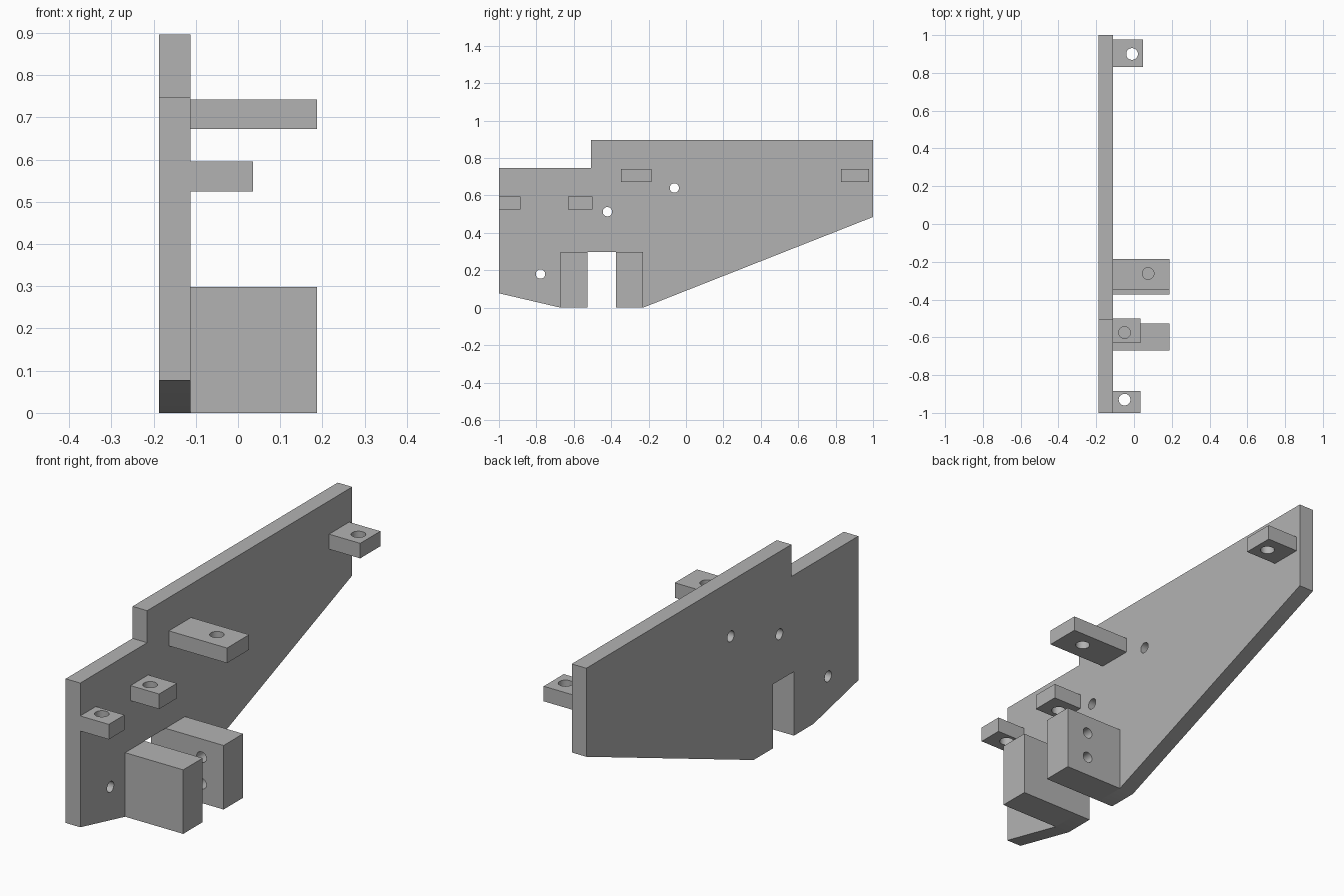
import bpy
import bmesh
import math
from mathutils import Matrix, Vector

default_cube = bpy.data.objects.get("Cube")
if default_cube:
    bpy.data.objects.remove(default_cube, do_unlink=True)

# One plain grey for the whole bracket
GREY = (0.45, 0.45, 0.45, 1)
grey = bpy.data.materials.new("plain grey")
grey.use_nodes = True
grey.diffuse_color = GREY
grey.node_tree.nodes["Principled BSDF"].inputs["Base Color"].default_value = GREY

PLATE_BACK, PLATE_FACE = -0.187, -0.112


def add_object(name, bm):
    bmesh.ops.recalc_face_normals(bm, faces=bm.faces)
    mesh = bpy.data.meshes.new(name)
    bm.to_mesh(mesh)
    bm.free()
    mesh.materials.append(grey)
    obj = bpy.data.objects.new(name, mesh)
    bpy.context.collection.objects.link(obj)
    return obj


def prism(name, outline, x0, x1):
    """Extrude a (y, z) outline along x."""
    bm = bmesh.new()
    face = bm.faces.new([bm.verts.new((x0, y, z)) for y, z in outline])
    extruded = bmesh.ops.extrude_face_region(bm, geom=[face], use_keep_orig=True)
    moved = [g for g in extruded["geom"] if isinstance(g, bmesh.types.BMVert)]
    bmesh.ops.translate(bm, verts=moved, vec=(x1 - x0, 0, 0))
    return add_object(name, bm)


def box(name, x1, y0, y1, z0, z1):
    """Block standing out from the plate face."""
    return prism(name, [(y0, z0), (y1, z0), (y1, z1), (y0, z1)], PLATE_FACE, x1)


def drill(obj, centres, axis, radius):
    """Cut round through holes along an axis."""
    turn = Vector((0, 0, 1)).rotation_difference(Vector(axis)).to_matrix().to_4x4()
    bm = bmesh.new()
    for centre in centres:
        bmesh.ops.create_cone(bm, cap_ends=True, segments=32, radius1=radius,
                              radius2=radius, depth=0.25,
                              matrix=Matrix.Translation(centre) @ turn)
    cutter = add_object("hole_cutter", bm)
    cutter.hide_render = True
    cut = obj.modifiers.new("holes", "BOOLEAN")
    cut.operation = "DIFFERENCE"
    cut.solver = "EXACT"
    cut.object = cutter
    bpy.ops.object.select_all(action="DESELECT")
    bpy.context.view_layer.objects.active = obj
    obj.select_set(True)
    bpy.ops.object.modifier_apply(modifier=cut.name)
    bpy.data.objects.remove(cutter, do_unlink=True)
    bpy.ops.object.shade_smooth_by_angle(angle=math.radians(30))


# Side plate with stepped top, sloping underside and slot
plate = prism("side_plate", [
    (-1, 0.077), (-0.67, 0), (-0.527, 0), (-0.527, 0.298), (-0.373, 0.298),
    (-0.373, 0), (-0.23, 0), (1, 0.485), (1, 0.897), (-0.508, 0.897),
    (-0.508, 0.748), (-1, 0.748)], PLATE_BACK, PLATE_FACE)
drill(plate, [(-0.15, -0.778, 0.18), (-0.15, -0.42, 0.513), (-0.15, -0.062, 0.64)],
      (1, 0, 0), 0.025)

# Blocks on either side of the slot
box("front_block", 0.187, -0.67, -0.527, 0, 0.298)
back_block = box("back_block", 0.187, -0.373, -0.23, 0, 0.298)
drill(back_block, [(0.073, -0.3, z) for z in (0.09, 0.213)], (0, 1, 0), 0.025)

# Drilled mounting tabs: name, outer x, y range, bottom z, hole x and y
tabs = [
    ("front_tab", 0.035, -1, -0.885, 0.525, -0.05, -0.93),
    ("lower_middle_tab", 0.035, -0.63, -0.5, 0.525, -0.05, -0.575),
    ("upper_middle_tab", 0.187, -0.348, -0.185, 0.672, 0.075, -0.262),
    ("back_tab", 0.048, 0.83, 0.978, 0.672, -0.01, 0.9),
]
for name, x1, y0, y1, z, hole_x, hole_y in tabs:
    tab = box(name, x1, y0, y1, z, z + 0.07)
    drill(tab, [(hole_x, hole_y, z + 0.035)], (0, 0, 1), 0.031)
